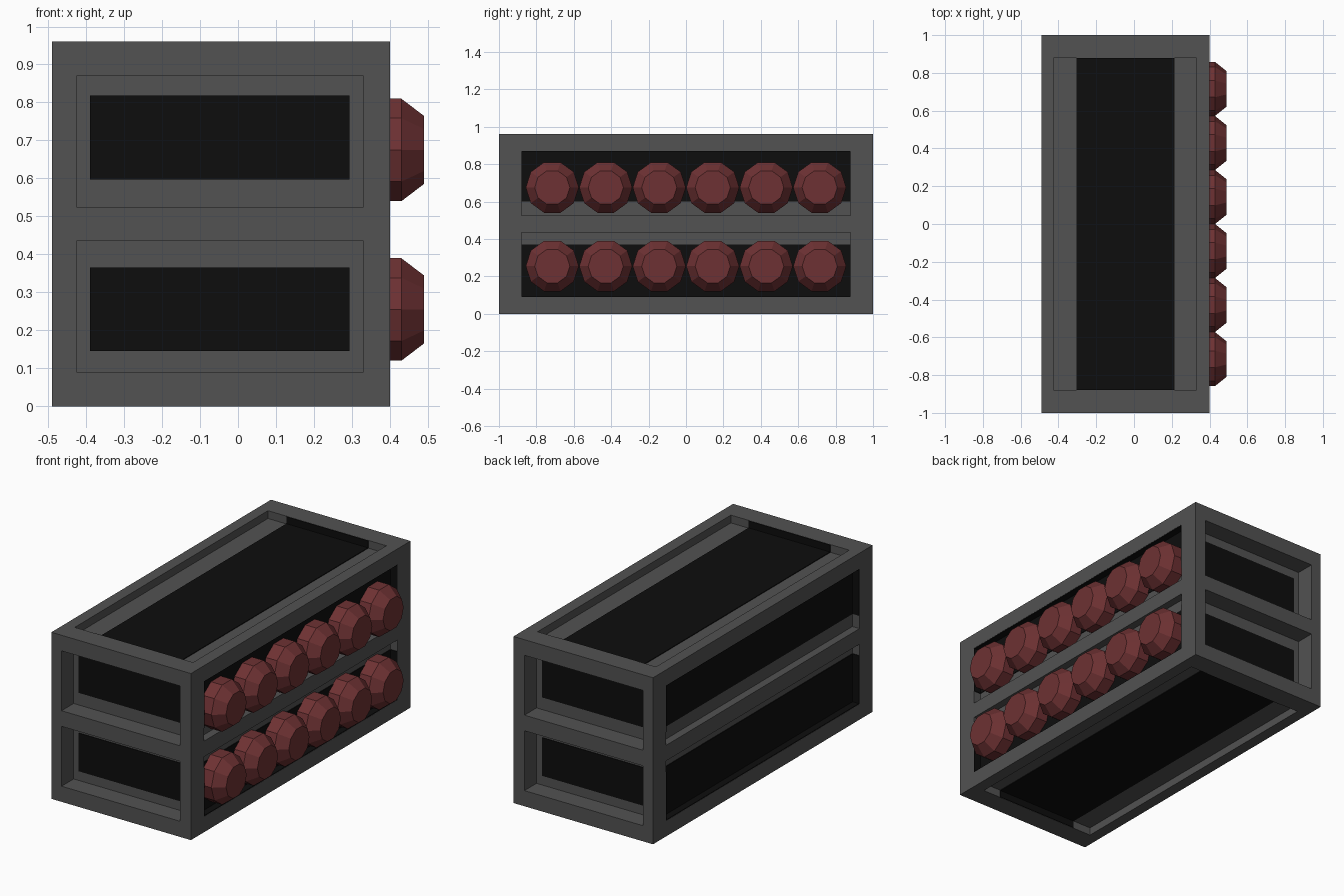
import bpy, bmesh, math
from mathutils import Matrix, Vector

if "Cube" in bpy.data.objects:
    bpy.data.objects.remove(bpy.data.objects["Cube"])


def material(name, col):
    m = bpy.data.materials.new(name)
    m.diffuse_color = (*col, 1)
    m.use_nodes = True
    m.node_tree.nodes["Principled BSDF"].inputs["Base Color"].default_value = m.diffuse_color
    return m


GREY = material("frame grey", (0.085, 0.085, 0.085))
BLACK = material("panel black", (0.004, 0.004, 0.004))
RED = material("tip red", (0.155, 0.031, 0.033))


def add_box(bm, x, y, z):
    c = Vector(((x[0] + x[1]) / 2, (y[0] + y[1]) / 2, (z[0] + z[1]) / 2))
    s = (x[1] - x[0], y[1] - y[0], z[1] - z[0])
    bmesh.ops.create_cube(bm, size=1, matrix=Matrix.Translation(c) @ Matrix.Diagonal((*s, 1)))


def make(name, bm, mat):
    me = bpy.data.meshes.new(name)
    bm.to_mesh(me)
    bm.free()
    ob = bpy.data.objects.new(name, me)
    bpy.context.collection.objects.link(ob)
    me.materials.append(mat)
    return ob


def boxes(name, items, mat):
    bm = bmesh.new()
    for b in items:
        add_box(bm, *b)
    return make(name, bm, mat)


# main dimensions
XL, XR, H = -0.49, 0.40, 0.96
XI = (-0.425, 0.33)                      # opening limits in x
YI = (-0.88, 0.88)                       # opening limits in y
ROWS = [(0.09, 0.435), (0.525, 0.87)]    # opening limits in z
D, DY = 0.045, 0.11                      # recess depths

# frame with recesses cut into every face
cuts = [(XI, YI, (H - D, H + 0.1)), (XI, YI, (-0.1, D))]
for z in ROWS:
    cuts += [((XR - D, XR + 0.1), YI, z), ((XL - 0.1, XL + D), YI, z)]
    cuts += [(XI, (-1.1, -1 + DY), z), (XI, (1 - DY, 1.1), z)]
frame = boxes("frame", [((XL, XR), (-1, 1), (0, H))], GREY)
cutter = boxes("recess_cutter", cuts, GREY)
cutter.hide_render = True
mod = frame.modifiers.new("recesses", 'BOOLEAN')
mod.operation = 'DIFFERENCE'
mod.solver = 'EXACT'
mod.object = cutter
deps = bpy.context.evaluated_depsgraph_get()
frame.data = bpy.data.meshes.new_from_object(frame.evaluated_get(deps))
frame.modifiers.clear()
bpy.data.objects.remove(cutter)

# black panels lining the recesses
T = 0.004
panels = []
PX = (-0.305, 0.215)
for z in [(H - D, H - D + T), (D - T, D)]:
    panels.append((PX, YI, z))
for z in [(H - D, H - 0.001), (0.001, D)]:               # end walls, top and bottom
    panels += [(PX, (0.88 - T, 0.88), z), (PX, (-0.88, -0.88 + T), z)]
for z, outer in [((0.09, 0.37), (0.09, 0.09 + T)), ((0.60, 0.87), (0.87 - T, 0.87))]:
    for floor, wall in [((XR - D, XR - D + T), (XR - D, XR - 0.001)),
                        ((XL + D - T, XL + D), (XL + 0.001, XL + D))]:
        panels += [(floor, YI, z), (wall, YI, outer)]
        panels += [(wall, (0.88 - T, 0.88), z), (wall, (-0.88, -0.88 + T), z)]
for z in [(0.145, 0.365), (0.597, 0.818)]:               # front and back panels
    panels += [((-0.39, 0.293), (-1 + DY - T, -1 + DY), z),
               ((-0.39, 0.293), (1 - DY, 1 - DY + T), z)]
boxes("recess_panels", panels, BLACK)

# ten-sided tips in two rows of six, facing right
bm = bmesh.new()
PROFILE = [(0.356, 0.142), (0.43, 0.142), (0.49, 0.094)]
for cz in (0.255, 0.675):
    for i in range(6):
        cy = (i - 2.5) * 0.286
        rings = [[bm.verts.new((x, cy + r * math.cos(k * math.pi / 5), cz + r * math.sin(k * math.pi / 5)))
                  for k in range(10)] for x, r in PROFILE]
        for a, b in zip(rings, rings[1:]):
            for k in range(10):
                n = (k + 1) % 10
                bm.faces.new((a[k], a[n], b[n], b[k]))
        bm.faces.new(rings[-1])
        bm.faces.new(rings[0][::-1])
bmesh.ops.recalc_face_normals(bm, faces=bm.faces)
make("tips", bm, RED)
